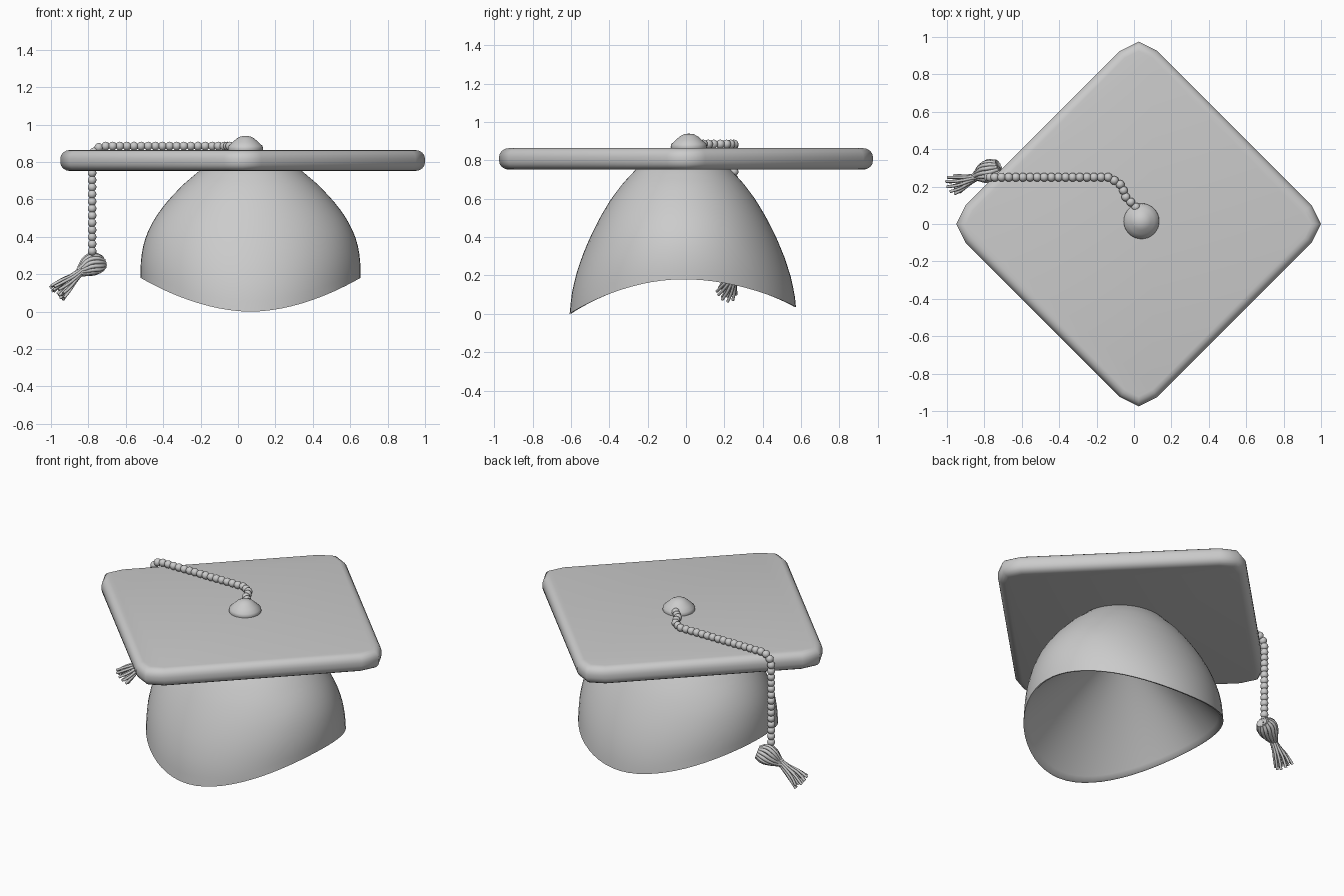
import bpy, bmesh, math, random
from mathutils import Vector, Matrix

if "Cube" in bpy.data.objects:
    bpy.data.objects.remove(bpy.data.objects["Cube"])

random.seed(4)


def finish(bm, name, angle=40):
    bmesh.ops.recalc_face_normals(bm, faces=bm.faces)
    me = bpy.data.meshes.new(name)
    bm.to_mesh(me)
    bm.free()
    ob = bpy.data.objects.new(name, me)
    bpy.context.collection.objects.link(ob)
    bpy.ops.object.select_all(action='DESELECT')
    bpy.context.view_layer.objects.active = ob
    ob.select_set(True)
    bpy.ops.object.shade_smooth_by_angle(angle=math.radians(angle))
    return ob


# Board: diamond slab with blunted corners and rounded edges
bm = bmesh.new()
ring = []
for k in range(4):
    rot = Matrix.Rotation(k * math.pi / 2, 3, 'Z')
    for x, y in ((0.925, -0.1), (0.975, 0), (0.925, 0.1)):
        ring.append(bm.verts.new(rot @ Vector((x, y, 0)) + Vector((0.025, 0, 0.752))))
face = bm.faces.new(ring)
ext = bmesh.ops.extrude_face_region(bm, geom=[face])
bmesh.ops.translate(bm, vec=(0, 0, 0.112),
                    verts=[v for v in ext['geom'] if isinstance(v, bmesh.types.BMVert)])
bmesh.ops.recalc_face_normals(bm, faces=bm.faces)
rims = [e for e in bm.edges if abs(e.verts[0].co.z - e.verts[1].co.z) < 1e-4]
bmesh.ops.bevel(bm, geom=rims, offset=0.046, segments=4, profile=0.5, affect='EDGES')
finish(bm, "board", 80)


# Skull cap: outer dome, thin rim and a shallower hollow; the rim arches up at both sides
def profile(pts, z):
    for i in range(len(pts) - 1):
        (z0, r0), (z1, r1) = pts[i], pts[i + 1]
        if z <= z1:
            return r0 + (r1 - r0) * (z - z0) / (z1 - z0)
    return pts[-1][1]


SIDE = [(0, .57), (.1, .583), (.2, .588), (.25, .588), (.3, .583), (.35, .574), (.4, .56), (.45, .539),
        (.5, .511), (.55, .476), (.6, .436), (.68, .36), (.76, .265), (.81, .17), (.84, .01)]
FRONT = [(0, .592), (.1, .582), (.2, .56), (.3, .527), (.4, .485), (.5, .435), (.6, .375),
         (.68, .315), (.76, .24), (.81, .16), (.84, .01)]
bm = bmesh.new()
N, M, HOLLOW_TOP = 64, 24, 0.62


def ring_at(fn):
    return [bm.verts.new(fn(math.cos(2 * math.pi * i / N), math.sin(2 * math.pi * i / N))) for i in range(N)]


def rim_z(c, s):
    return 0.18 * abs(c) ** 1.9 + (0.035 * s * s if s > 0 else 0)


def outer(t):
    def fn(c, s):
        z = rim_z(c, s) + (0.84 - rim_z(c, s)) * math.sin(t * math.pi / 2)
        return (0.067 + profile(SIDE, z) * c, -0.015 + profile(FRONT, z) * s, z)
    return fn


def inner(t):
    def fn(c, s):
        low = rim_z(c, s)
        k = 0.975 * (1 - t) ** 0.8 + 0.005
        return (0.067 + profile(SIDE, low) * c * k, -0.015 + profile(FRONT, low) * s * k,
                low + 0.003 + (HOLLOW_TOP - low) * t)
    return fn


rows = [ring_at(outer(1 - j / M)) for j in range(M + 1)] + [ring_at(inner(j / M)) for j in range(M + 1)]
for r0, r1 in zip(rows, rows[1:]):
    for i in range(N):
        k = (i + 1) % N
        bm.faces.new((r0[i], r0[k], r1[k], r1[i]))
bm.faces.new(rows[0])
bm.faces.new(rows[-1])
finish(bm, "skull_cap", 60)

# Button: lathed bell profile
bm = bmesh.new()
prof = [(0, .855), (.09, .855), (.095, .87), (.091, .886), (.07, .905), (.048, .925), (.025, .937), (0, .94)]
vs = [bm.verts.new((r, 0, z)) for r, z in prof]
es = [bm.edges.new(p) for p in zip(vs, vs[1:])]
bmesh.ops.spin(bm, geom=vs + es, cent=(0, 0, 0), axis=(0, 0, 1), angle=2 * math.pi, steps=32)
bmesh.ops.remove_doubles(bm, verts=bm.verts, dist=1e-4)
bmesh.ops.translate(bm, verts=bm.verts, vec=(0.04, 0.015, 0))
finish(bm, "button", 50)

# Beaded cord: spheres evenly spaced along a path
path = [Vector(p) for p in ((.01, .09, .885), (-.045, .145, .885), (-.065, .205, .885), (-.13, .25, .885),
                            (-.73, .25, .885), (-.765, .25, .868), (-.78, .25, .82), (-.78, .25, .29))]
bm = bmesh.new()
step, carry = 0.038, 0.0
for a, b in zip(path, path[1:]):
    length = (b - a).length
    d = carry
    while d < length:
        bmesh.ops.create_uvsphere(bm, u_segments=14, v_segments=10, radius=0.0235,
                                  matrix=Matrix.Translation(a.lerp(b, d / length)))
        d += step
    carry = d - length
finish(bm, "beaded_cord", 60)


# Tassel: strand bundles around a bent axis
def strands(name, stations, rings, radius):
    cu = bpy.data.curves.new(name, 'CURVE')
    cu.dimensions = '3D'
    cu.bevel_depth = radius
    cu.bevel_resolution = 2
    cu.resolution_u = 5
    cu.use_fill_caps = True
    centres = [Vector(p) for p, _ in stations]
    axis = (centres[-1] - centres[0]).normalized()
    u = axis.orthogonal().normalized()
    v = axis.cross(u)
    for count, scale in rings:
        for i in range(count):
            a = 2 * math.pi * i / count + scale
            sp = cu.splines.new('BEZIER')
            sp.bezier_points.add(len(stations) - 1)
            jitter = random.uniform(-0.02, 0.008)
            for k, (bp, c) in enumerate(zip(sp.bezier_points, centres)):
                r = stations[k][1] * scale
                ang = a + 0.25 * k
                slide = jitter if k == len(stations) - 1 else 0
                bp.co = c + r * (math.cos(ang) * u + math.sin(ang) * v) + axis * slide
                bp.handle_left_type = bp.handle_right_type = 'AUTO'
    ob = bpy.data.objects.new(name, cu)
    bpy.context.collection.objects.link(ob)
    bpy.ops.object.select_all(action='DESELECT')
    bpy.context.view_layer.objects.active = ob
    ob.select_set(True)
    bpy.ops.object.convert(target='MESH')


strands("tassel_knot",
        [((-.725, .305, .265), .03), ((-.76, .29, .26), .05), ((-.80, .272, .245), .046), ((-.85, .25, .215), .018)],
        [(14, 1.0), (7, 0.5)], 0.011)
strands("tassel_skirt",
        [((-.83, .255, .225), .012), ((-.875, .24, .183), .02), ((-.925, .222, .14), .038), ((-.968, .208, .1), .05)],
        [(10, 1.0), (6, 0.5)], 0.008)
